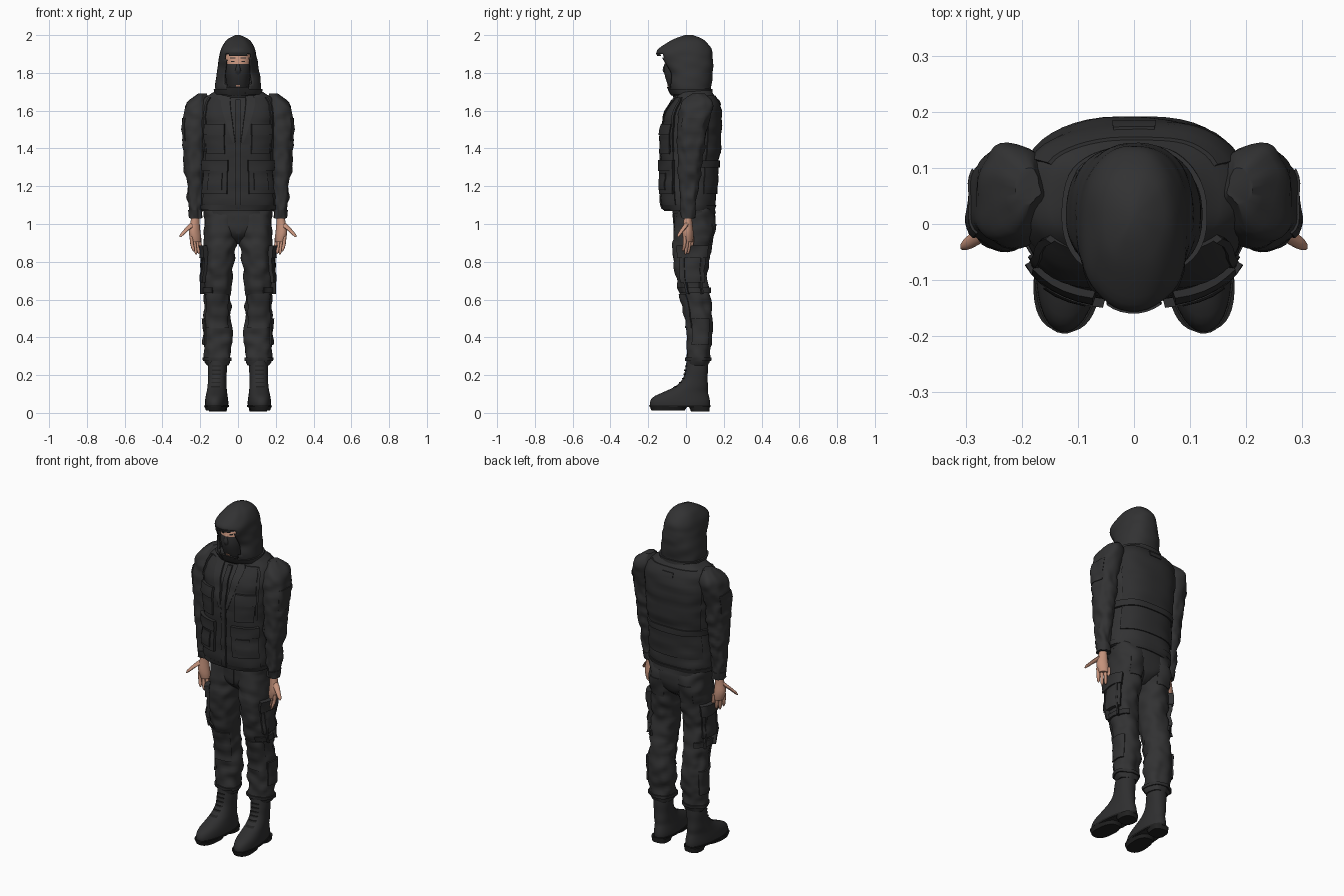
import bpy, bmesh, math
from mathutils import Vector, noise

cube = bpy.data.objects.get("Cube")
if cube:
    bpy.data.objects.remove(cube)


def material(name, r, g, b):
    m = bpy.data.materials.new(name)
    m.use_nodes = True
    m.diffuse_color = (r, g, b, 1)
    m.node_tree.nodes["Principled BSDF"].inputs["Base Color"].default_value = (r, g, b, 1)
    return m


CLOTH = material("charcoal cloth", .032, .032, .033)
GEAR = material("charcoal gear", .028, .028, .029)
SOLE = material("black rubber", .015, .015, .015)
SKIN = material("skin", .56, .29, .2)


def finish(name, bm, mats, rule=None):
    bmesh.ops.remove_doubles(bm, verts=bm.verts, dist=.0002)
    bmesh.ops.recalc_face_normals(bm, faces=bm.faces)
    mesh = bpy.data.meshes.new(name)
    bm.to_mesh(mesh)
    bm.free()
    ob = bpy.data.objects.new(name, mesh)
    bpy.context.collection.objects.link(ob)
    for m in mats:
        mesh.materials.append(m)
    if rule:
        for f in mesh.polygons:
            f.material_index = rule(f.center)
    bpy.ops.object.select_all(action='DESELECT')
    ob.select_set(True)
    bpy.context.view_layer.objects.active = ob
    bpy.ops.object.shade_smooth_by_angle(angle=math.radians(40))
    return ob


class Form:
    """Rounded body from rings (z, cx, cy, rx, ry); angle 0 is front, 90 is outward."""

    def __init__(self, rings, side=1, power=2.2, wrinkle=0, turn=0):
        self.r, self.side, self.e = rings, side, 2 / power
        self.wrinkle, self.turn = wrinkle, math.radians(turn)

    def ring(self, z):
        r = self.r
        i = max(k for k in range(len(r) - 1) if k == 0 or r[k][0] <= z)
        h = r[i + 1][0] - r[i][0]
        t = (z - r[i][0]) / h

        def slope(k, c):
            a, b = r[max(k - 1, 0)], r[min(k + 1, len(r) - 1)]
            return (b[c] - a[c]) / (b[0] - a[0]) * h

        return [(2*t**3 - 3*t*t + 1) * r[i][c] + (3*t*t - 2*t**3) * r[i + 1][c]
                + (t**3 - 2*t*t + t) * slope(i, c) + (t**3 - t*t) * slope(i + 1, c)
                for c in range(1, 5)]

    def point(self, deg, z, out=0):
        cx, cy, rx, ry = self.ring(z)
        a = math.radians(deg)
        s, c = math.sin(a), -math.cos(a)
        fold = noise.noise(Vector((s * 1.5 + cx * 9, c * 1.5, z * 22))) * self.wrinkle
        x = math.copysign(abs(s) ** self.e, s) * max(rx + out + fold, .002)
        y = math.copysign(abs(c) ** self.e, c) * max(ry + out + fold, .002)
        ct, st = math.cos(self.turn), math.sin(self.turn)
        return Vector((self.side * (cx + x * ct - y * st), cy + x * st + y * ct, z))

    def build(self, name, mats, n=36, step=.016, rule=None, cut=None):
        z0, z1 = self.r[0][0], self.r[-1][0]
        m = max(4, round((z1 - z0) / step))
        bm = bmesh.new()
        rows = [[bm.verts.new(self.point(360 * (k + .5) / n, z0 + (z1 - z0) * j / m))
                 for k in range(n)] for j in range(m + 1)]
        for a, b in zip(rows, rows[1:]):
            for k in range(n):
                bm.faces.new((a[k], a[k - 1], b[k - 1], b[k]))
        bm.faces.new(rows[0])
        bm.faces.new(rows[-1])
        if cut:
            gone = [f for f in bm.faces if cut(f.calc_center_median())]
            bmesh.ops.delete(bm, geom=gone, context='FACES')
        return finish(name, bm, mats, rule)

    def panel(self, name, mat, a0, a1, z0, z1, out=.008):
        """Raised plate following the form; a0 and a1 may be (bottom, top) pairs."""
        a0 = a0 if isinstance(a0, tuple) else (a0, a0)
        a1 = a1 if isinstance(a1, tuple) else (a1, a1)
        na = max(2, int(max(abs(a1[0] - a0[0]), abs(a1[1] - a0[1])) / 7))
        nz = max(2, int((z1 - z0) / .02))
        bm = bmesh.new()
        rows = []
        for j in range(-1, nz + 2):
            v = min(max(j, 0), nz) / nz
            lo, hi = a0[0] + (a0[1] - a0[0]) * v, a1[0] + (a1[1] - a1[0]) * v
            rows.append([])
            for i in range(-1, na + 2):
                u = min(max(i, 0), na) / na
                edge = i in (-1, na + 1) or j in (-1, nz + 1)
                rows[-1].append(bm.verts.new(self.point(lo + (hi - lo) * u, z0 + (z1 - z0) * v,
                                                        -.004 if edge else out)))
        for a, b in zip(rows, rows[1:]):
            for i in range(len(a) - 1):
                bm.faces.new((a[i], a[i + 1], b[i + 1], b[i]))
        return finish(name, bm, [mat])


# Jacket body
torso = Form([(1.07, 0, .015, .188, .132), (1.1, 0, .015, .195, .14), (1.2, 0, .015, .192, .145),
              (1.3, 0, .02, .185, .148), (1.4, 0, .025, .19, .155), (1.5, 0, .03, .197, .154),
              (1.6, 0, .04, .2, .142), (1.66, 0, .05, .188, .112), (1.7, 0, .045, .13, .095),
              (1.75, 0, .03, .08, .08)], power=2.5, wrinkle=.008)
torso.build("jacket", [CLOTH], n=56)
torso.panel("jacket_hem", CLOTH, 0, 360, 1.075, 1.1, .005)
torso.panel("zip_strip", GEAR, -2, 2, 1.08, 1.66, .012)
torso.panel("vest_back", GEAR, 118, 242, 1.16, 1.68, .006)
torso.panel("back_strap", GEAR, 75, 285, 1.3, 1.335, .013)
torso.panel("neck_tab", GEAR, 173, 187, 1.63, 1.66, .011)

# Hood, open at the face
hood = Form([(1.67, 0, .035, .112, .1), (1.72, 0, .02, .122, .112), (1.8, 0, .02, .113, .121),
             (1.88, 0, -.002, .1, .144), (1.915, 0, -.007, .093, .146), (1.95, 0, .004, .077, .118),
             (1.98, 0, .012, .052, .075), (2, 0, .015, .012, .02)], power=2.3, wrinkle=.005)
shell = hood.build("hood", [CLOTH], n=48, step=.01,
                   cut=lambda c: c.y < 0 and abs(c.x) < .066 and 1.72 < c.z < 1.895)
mod = shell.modifiers.new("thickness", 'SOLIDIFY')
mod.thickness = .007
hood.panel("hood_brow", CLOTH, -26, 26, 1.89, 1.905, .004)
hood.panel("hood_collar", CLOTH, 15, 345, 1.685, 1.715, .009)
hood.panel("throat_flap", GEAR, -24, 24, 1.68, 1.725, .008)

# Head with mask and bare eye band
head = Form([(1.68, 0, -.01, .055, .06), (1.75, 0, -.02, .062, .082), (1.81, 0, -.025, .07, .09),
             (1.88, 0, -.015, .072, .088), (1.94, 0, 0, .055, .07), (1.965, 0, .01, .02, .03)])
head.build("masked_head", [GEAR, SKIN], step=.01,
           rule=lambda c: 1 if 1.843 < c.z < 1.9 and c.y < -.03 else 0)
Form([(1.79, 0, -.1, .018, .012), (1.815, 0, -.106, .016, .018), (1.845, 0, -.103, .009, .012),
      (1.87, 0, -.098, .005, .006)]).build("nose", [GEAR, SKIN], n=12, step=.008,
                                           rule=lambda c: int(c.z > 1.843))
head.panel("neck_skin", SKIN, -9, 9, 1.727, 1.737, .003)

for s, tag in ((1, "left"), (-1, "right")):
    def part(name):
        return tag + "_" + name

    # Face details
    head.panel(part("eye"), SOLE, s * 13, s * 27, 1.857, 1.864, .002)
    head.panel(part("eyebrow"), GEAR, s * 9, s * 32, 1.876, 1.882, .003)

    # Vest front, lapel and pockets
    torso.side = s
    torso.panel(part("vest_front"), GEAR, 3, (66, 58), 1.1, 1.42, .006)
    torso.panel(part("vest_chest"), GEAR, (3, 24), (58, 54), 1.42, 1.67, .006)
    torso.panel(part("lapel"), CLOTH, (2, 9), (5, 24), 1.43, 1.68, .011)
    torso.panel(part("vest_edge"), GEAR, (55, 48), (60, 54), 1.38, 1.67, .012)
    torso.panel(part("chest_pocket"), GEAR, 16, 52, 1.37, 1.52, .015)
    torso.panel(part("chest_pocket_flap"), GEAR, 15, 53, 1.47, 1.53, .02)
    torso.panel(part("side_pocket"), GEAR, 12, 62, 1.16, 1.32, .018)
    torso.panel(part("side_pocket_flap"), GEAR, 11, 63, 1.28, 1.34, .024)
    torso.panel(part("inner_pocket"), GEAR, 19, 44, 1.18, 1.27, .024)

    # Sleeve and cuff
    sleeve = Form([(1.03, .224, .012, .03, .033), (1.1, .228, .013, .035, .042),
                   (1.2, .229, .016, .042, .054), (1.3, .23, .02, .054, .063),
                   (1.4, .232, .025, .06, .071), (1.5, .23, .032, .064, .079),
                   (1.6, .222, .05, .065, .086), (1.65, .21, .06, .056, .074),
                   (1.69, .19, .065, .02, .03)], s, wrinkle=.012)
    sleeve.build(part("sleeve"), [CLOTH])
    sleeve.panel(part("cuff"), CLOTH, 0, 360, 1.032, 1.075, .004)
    sleeve.panel(part("shoulder_pocket"), CLOTH, 50, 125, 1.44, 1.56, .004)

    # Hand, fingers and thumb
    Form([(.905, .222, .012, .026, .022), (.93, .226, .011, .031, .026), (.96, .23, .01, .032, .026),
          (1, .228, .01, .026, .022), (1.05, .225, .011, .02, .02)], s, turn=-35
         ).build(part("palm"), [SKIN], n=20)
    for i, tip in enumerate((.855, .838, .842, .865)):
        x, y = .247 - i * .014, -.008 + i * .013
        Form([(tip, x - .012, y - .008, .003, .003), (tip + .012, x - .01, y - .006, .008, .008),
              (.89, x - .004, y, .009, .009), (.935, x, y + .002, .01, .01)], s
             ).build(part("finger"), [SKIN], n=10, step=.01)
    Form([(.93, .306, -.043, .003, .003), (.942, .298, -.037, .011, .009), (.965, .277, -.022, .014, .012),
          (.985, .255, -.006, .019, .014), (1.005, .238, .005, .015, .012)], s
         ).build(part("thumb"), [SKIN], n=12, step=.008)

    # Trouser leg with cargo pocket, knee patch and straps
    leg = Form([(.25, .107, .062, .052, .055), (.28, .107, .063, .066, .062), (.33, .108, .066, .068, .063),
                (.4, .107, .071, .074, .068), (.5, .109, .07, .069, .072), (.6, .108, .053, .07, .074),
                (.7, .106, .034, .074, .084), (.85, .097, .03, .081, .098), (.95, .091, .042, .09, .106),
                (1.09, .09, .04, .088, .1)], s, wrinkle=.013)
    leg.build(part("trouser_leg"), [CLOTH])
    leg.panel(part("cargo_pocket"), CLOTH, 55, 128, .69, .87, .02)
    leg.panel(part("cargo_flap"), CLOTH, 52, 131, .82, .885, .028)
    leg.panel(part("knee_patch"), CLOTH, -48, 55, .45, .63, .006)
    leg.panel(part("knee_strap"), GEAR, 20, 160, .635, .665, .01)
    leg.panel(part("calf_patch"), CLOTH, 60, 130, .36, .5, .008)
    leg.panel(part("back_pocket"), CLOTH, 152, 205, .89, 1.0, .004)
    leg.panel(part("ankle_strap"), GEAR, 0, 360, .275, .292, .006)
    for a in (66, 112):
        leg.panel(part("pocket_strap"), GEAR, a, a + 6, .63, .86, .025)

    # Boot, sole, heel and laces
    boot = Form([(.03, .113, -.032, .058, .157), (.055, .113, -.032, .06, .16), (.085, .113, -.025, .057, .148),
                 (.11, .112, -.002, .053, .118), (.14, .111, .03, .05, .087), (.18, .11, .048, .048, .066),
                 (.23, .109, .056, .05, .06), (.3, .107, .06, .046, .054)], s, turn=5)
    boot.build(part("boot"), [GEAR], step=.01)
    boot.panel(part("boot_welt"), SOLE, 0, 360, .032, .042, .004)
    Form([(.012, .118, -.095, .05, .088), (.036, .118, -.092, .06, .1)], s, 2.5, turn=5
         ).build(part("front_sole"), [SOLE])
    Form([(.008, .107, .075, .046, .048), (.036, .107, .07, .052, .056)], s, 2.8, turn=5
         ).build(part("heel"), [SOLE])
    for k in range(6):
        z = .135 + k * .022
        boot.panel(part("lace"), SOLE, -24, 24, z, z + .007, .005)

# Trouser seat, belt and fly
torso.side = 1
seat = Form([(.895, 0, .045, .012, .04), (.93, 0, .045, .07, .085), (.97, 0, .045, .15, .103),
             (1.03, 0, .045, .175, .108), (1.1, 0, .04, .175, .105)], power=2.4, wrinkle=.006)
seat.build("trouser_seat", [CLOTH], n=48)
seat.panel("fly", CLOTH, -3, 4, .95, 1.08, .004)
seat.panel("belt", GEAR, 0, 360, 1.055, 1.09, .006)
